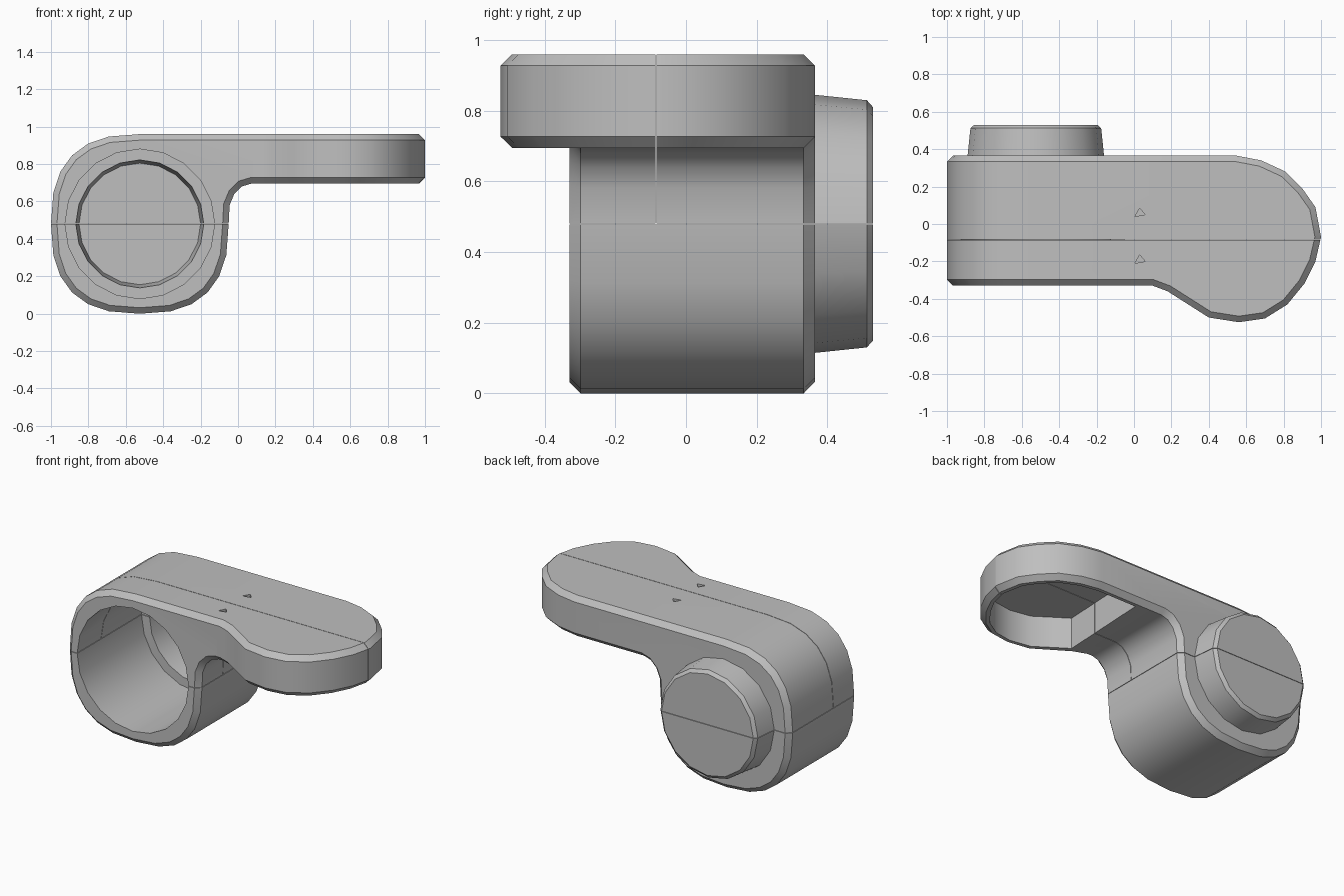
import bpy, bmesh, math
from mathutils import Matrix, Vector

cube = bpy.data.objects.get("Cube")
if cube:
    bpy.data.objects.remove(cube, do_unlink=True)

grey = bpy.data.materials.new("housing grey")
grey.use_nodes = True
COLOUR = (0.52, 0.52, 0.52, 1)
grey.diffuse_color = COLOUR
grey.node_tree.nodes["Principled BSDF"].inputs["Base Color"].default_value = COLOUR

CX, CZ, SEAM_Y = -0.525, 0.48, -0.085


def add(name, bm):
    bmesh.ops.recalc_face_normals(bm, faces=bm.faces)
    me = bpy.data.meshes.new(name)
    bm.to_mesh(me)
    bm.free()
    ob = bpy.data.objects.new(name, me)
    me.materials.append(grey)
    bpy.context.collection.objects.link(ob)
    ob.hide_render = True
    return ob


def prism(name, points, offset):
    """Extrude a closed 3D outline along an offset."""
    bm = bmesh.new()
    face = bm.faces.new([bm.verts.new(p) for p in points])
    top = bmesh.ops.extrude_face_region(bm, geom=[face])["geom"]
    bmesh.ops.translate(bm, vec=Vector(offset),
                        verts=[v for v in top if isinstance(v, bmesh.types.BMVert)])
    return add(name, bm)


def drum(name, r1, r2, y1, y2, sides=20):
    """Cylinder or taper along y on the clamp axis."""
    bm = bmesh.new()
    bmesh.ops.create_cone(bm, cap_ends=True, segments=sides, radius1=r1,
                          radius2=r2, depth=y2 - y1)
    bm.transform(Matrix.Translation((CX, (y1 + y2) / 2, CZ))
                 @ Matrix.Rotation(-math.pi / 2, 4, 'X'))
    return add(name, bm)


def box(name, lo, hi):
    pts = [(lo[0], lo[1]), (hi[0], lo[1]), (hi[0], hi[1]), (lo[0], hi[1])]
    return prism(name, [(x, y, lo[2]) for x, y in pts], (0, 0, hi[2] - lo[2]))


def boolean(ob, other, op):
    m = ob.modifiers.new(op.lower(), 'BOOLEAN')
    m.operation, m.object, m.solver = op, other, 'EXACT'


def bevel(ob, width):
    m = ob.modifiers.new("edge chamfer", 'BEVEL')
    m.width, m.segments, m.limit_method = width, 1, 'ANGLE'
    m.angle_limit = math.radians(50)


def bake(ob):
    bpy.context.view_layer.update()
    deps = bpy.context.evaluated_depsgraph_get()
    me = bpy.data.meshes.new_from_object(ob.evaluated_get(deps))
    ob.modifiers.clear()
    ob.data = me


# Side silhouette: rounded clamp ring, fillet and straight arm
side = []
for i in range(19):
    a = math.radians(90 + 15 * i)
    c, s = math.cos(a), math.sin(a)
    side.append((CX + 0.475 * math.copysign(abs(c) ** 0.78, c),
                 CZ + 0.48 * math.copysign(abs(s) ** 0.78, s)))
side += [(-0.045, 0.58), (-0.02, 0.64), (0.02, 0.68), (0.07, 0.695),
         (1.2, 0.695), (1.2, 0.96)]
housing = prism("housing", [(x, -0.8, z) for x, z in side], (0, 1.6, 0))

# Plan outline: straight sleeve with a rounded offset lobe
plan = [(-1.2, -0.33), (0.1, -0.33), (0.18, -0.36), (0.29, -0.43), (0.4, -0.5),
        (0.56, -0.525), (0.7, -0.505), (0.82, -0.43), (0.91, -0.32),
        (0.97, -0.2), (1.0, -0.07), (0.97, 0.09), (0.9, 0.19), (0.81, 0.28),
        (0.68, 0.34), (0.55, 0.365), (-1.2, 0.365)]
outline = prism("plan_outline", [(x, y, -0.5) for x, y in plan], (0, 0, 2))
boolean(housing, outline, 'INTERSECT')
bake(housing)
bevel(housing, 0.032)
bake(housing)

# Tapered end cap on the back of the clamp
cap = drum("end_cap", 0.372, 0.348, 0.3, 0.53, sides=16)
bevel(cap, 0.018)
bake(cap)
boolean(housing, cap, 'UNION')
bake(housing)

# Clamp bore and the narrower cap pocket
cutters = [drum("clamp_bore", 0.4, 0.4, -0.6, 0.33),
           drum("cap_pocket", 0.35, 0.325, 0.25, 0.505)]

# Hollow underside of the arm, leaving a thin wall
pocket = [(0.22, -0.31), (0.31, -0.37), (0.42, -0.445), (0.56, -0.47),
          (0.68, -0.452), (0.78, -0.39), (0.86, -0.29), (0.915, -0.19),
          (0.943, -0.07), (0.915, 0.07), (0.855, 0.155), (0.775, 0.235),
          (0.66, 0.287), (0.54, 0.31), (0.25, 0.31)]
cutters.append(prism("arm_pocket", [(x, y, 0.5) for x, y in pocket], (0, 0, 0.4)))

# Small triangular dimples in the top
for y in (0.06, -0.19):
    tri = [(0.005, y - 0.02), (0.06, y - 0.01), (0.03, y + 0.025)]
    cutters.append(prism("dimple", [(px, py, 0.945) for px, py in tri], (0, 0, 0.1)))
for c in cutters:
    boolean(housing, c, 'DIFFERENCE')
    bake(housing)

# Split the housing into three shells along its seams
G = 0.0015
shells = {
    "lower_clamp_half": box("lower_zone", (-2, -2, -1), (2, 2, CZ - G)),
    "upper_front_shell": box("front_zone", (-2, -2, CZ + G), (2, SEAM_Y - G, 2)),
    "upper_back_shell": box("back_zone", (-2, SEAM_Y + G, CZ + G), (2, 2, 2)),
}
parts = []
for name, zone in shells.items():
    part = bpy.data.objects.new(name, housing.data.copy())
    bpy.context.collection.objects.link(part)
    boolean(part, zone, 'INTERSECT')
    bake(part)
    parts.append(part)

# Helpers are no longer needed
for ob in [housing, outline, cap, *cutters, *shells.values()]:
    bpy.data.objects.remove(ob, do_unlink=True)

bpy.ops.object.select_all(action='DESELECT')
for part in parts:
    part.select_set(True)
bpy.context.view_layer.objects.active = parts[0]
bpy.ops.object.shade_smooth_by_angle(angle=math.radians(30))
